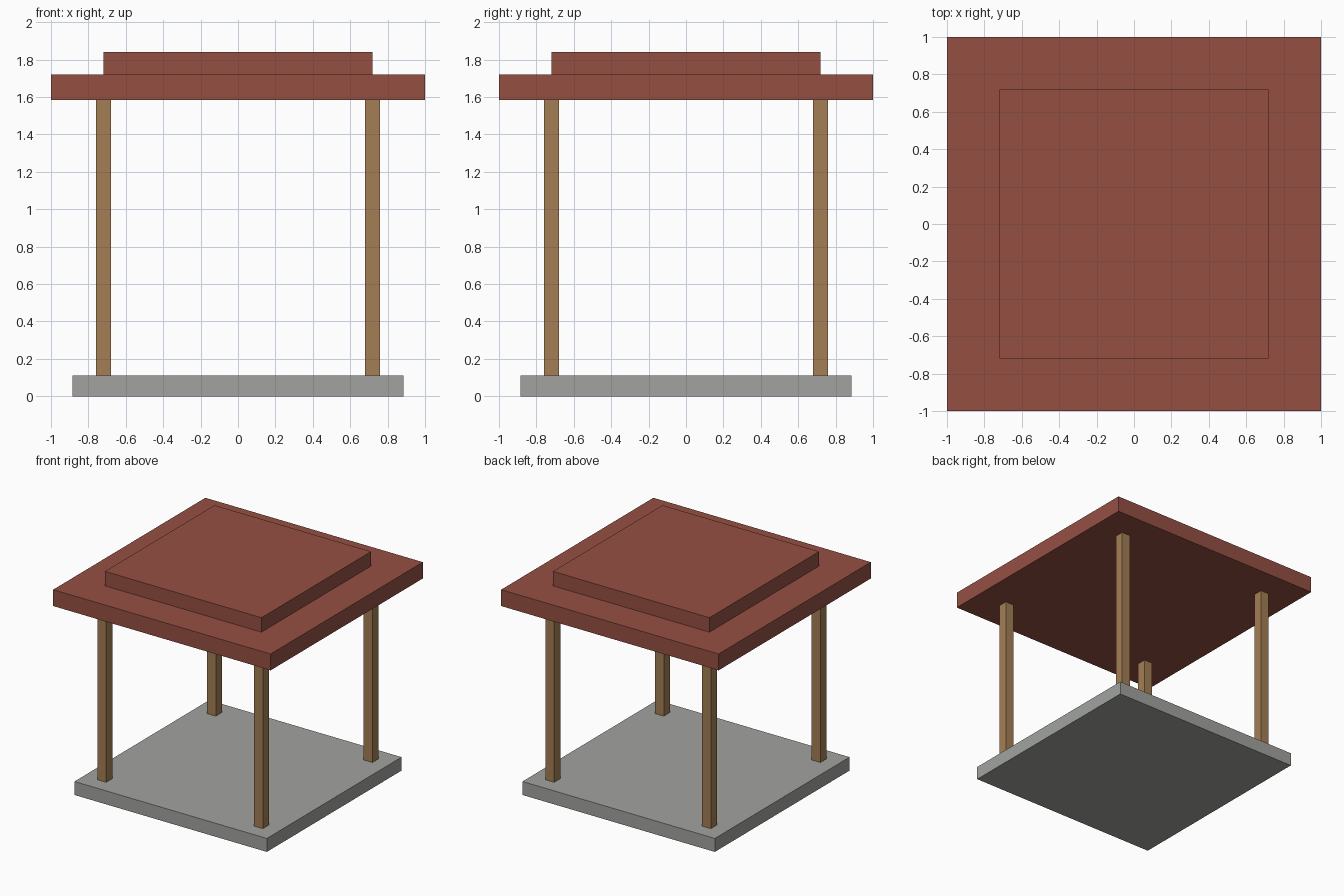
import bpy

if "Cube" in bpy.data.objects:
    bpy.data.objects.remove(bpy.data.objects["Cube"])

def material(name, color):
    mat = bpy.data.materials.new(name)
    mat.diffuse_color = (*color, 1)
    mat.use_nodes = True
    mat.node_tree.nodes["Principled BSDF"].inputs["Base Color"].default_value = mat.diffuse_color
    return mat

def block(name, width, z0, z1, mat, x=0, y=0):
    """Square block of given width between two heights."""
    bpy.ops.mesh.primitive_cube_add(size=1, location=(x, y, (z0 + z1) / 2))
    obj = bpy.context.object
    obj.name = name
    obj.scale = (width, width, z1 - z0)
    bpy.ops.object.transform_apply(location=False, rotation=False, scale=True)
    obj.data.materials.append(mat)
    return obj

stone = material("stone", (0.36, 0.37, 0.35))
wood = material("wood", (0.37, 0.21, 0.09))
tile = material("roof_red", (0.30, 0.08, 0.055))

BASE_TOP, ROOF_BOTTOM, ROOF_TOP, CAP_TOP = 0.112, 1.584, 1.72, 1.84

# Stone floor slab
block("floor_slab", 1.77, 0, BASE_TOP, stone)

# Four corner posts
for side_y, row in ((-1, "front"), (1, "back")):
    for side_x, side in ((-1, "left"), (1, "right")):
        block(f"{row}_{side}_post", 0.08, BASE_TOP, ROOF_BOTTOM, wood,
              0.72 * side_x, 0.72 * side_y)

# Two-tier flat roof
block("lower_roof", 2.0, ROOF_BOTTOM, ROOF_TOP, tile)
block("upper_roof", 1.44, ROOF_TOP, CAP_TOP, tile)
